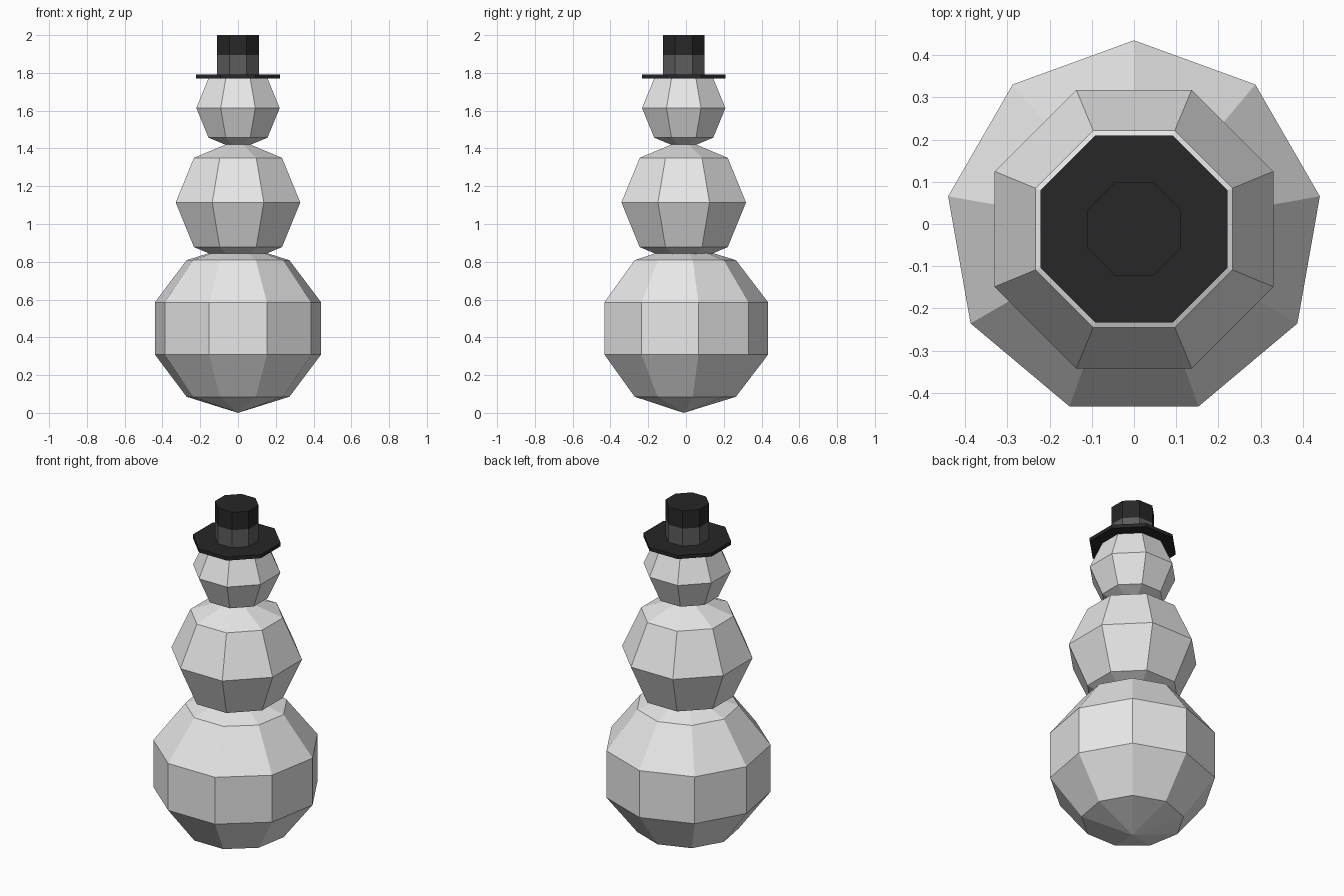
import bpy, bmesh, math

if "Cube" in bpy.data.objects:
    bpy.data.objects.remove(bpy.data.objects["Cube"])

CY = -0.012  # shared axis of the stacked parts


def material(name, r, g, b):
    m = bpy.data.materials.new(name)
    m.diffuse_color = (r, g, b, 1)
    m.use_nodes = True
    m.node_tree.nodes["Principled BSDF"].inputs["Base Color"].default_value = m.diffuse_color
    return m


snow = material("snow_white", 0.8, 0.8, 0.8)
black = material("hat_black", 0.02, 0.02, 0.02)
grey = material("band_grey", 0.11, 0.11, 0.11)


def lathe(name, profile, sides, start, mat):
    """Revolve (radius, z) points; radius 0 makes a pole, open ends are capped."""
    bm = bmesh.new()
    rings = []
    for r, z in profile:
        n = sides if r > 1e-5 else 1
        rings.append([bm.verts.new((r * math.cos(start + math.tau * i / sides),
                                    CY + r * math.sin(start + math.tau * i / sides), z))
                      for i in range(n)])
    for a, b in zip(rings, rings[1:]):
        for i in range(sides):
            j = (i + 1) % sides
            quad = [a[i % len(a)], a[j % len(a)], b[j % len(b)], b[i % len(b)]]
            bm.faces.new(list(dict.fromkeys(quad)))
    for ring in (rings[0], rings[-1]):
        if len(ring) > 1:
            bm.faces.new(ring)
    bmesh.ops.recalc_face_normals(bm, faces=bm.faces)
    me = bpy.data.meshes.new(name)
    bm.to_mesh(me)
    bm.free()
    me.materials.append(mat)
    ob = bpy.data.objects.new(name, me)
    bpy.context.collection.objects.link(ob)
    return ob


def ball(name, z, radius, half_height, sides, bands, start):
    steps = [math.pi * k / bands for k in range(bands + 1)]
    profile = [(radius * math.sin(t), z - half_height * math.cos(t)) for t in steps]
    return lathe(name, profile, sides, start, snow)


# Snow balls
EIGHTH = math.pi / 8
ball("bottom_ball", 0.447, 0.47, 0.447, 9, 5, math.pi / 2)
ball("middle_ball", 1.114, 0.357, 0.334, 8, 4, EIGHTH)
ball("head_ball", 1.614, 0.239, 0.222, 8, 4, EIGHTH)

# Hat: brim, then crown with a grey band on its lower half
lathe("hat_brim", [(0.24, 1.77), (0.24, 1.791)], 8, EIGHTH, black)
crown = lathe("hat_crown", [(0.119, 1.78), (0.119, 1.894), (0.119, 2.0)], 8, EIGHTH, black)
crown.data.materials.append(grey)
for f in crown.data.polygons:
    f.material_index = 1 if f.center.z < 1.89 else 0
